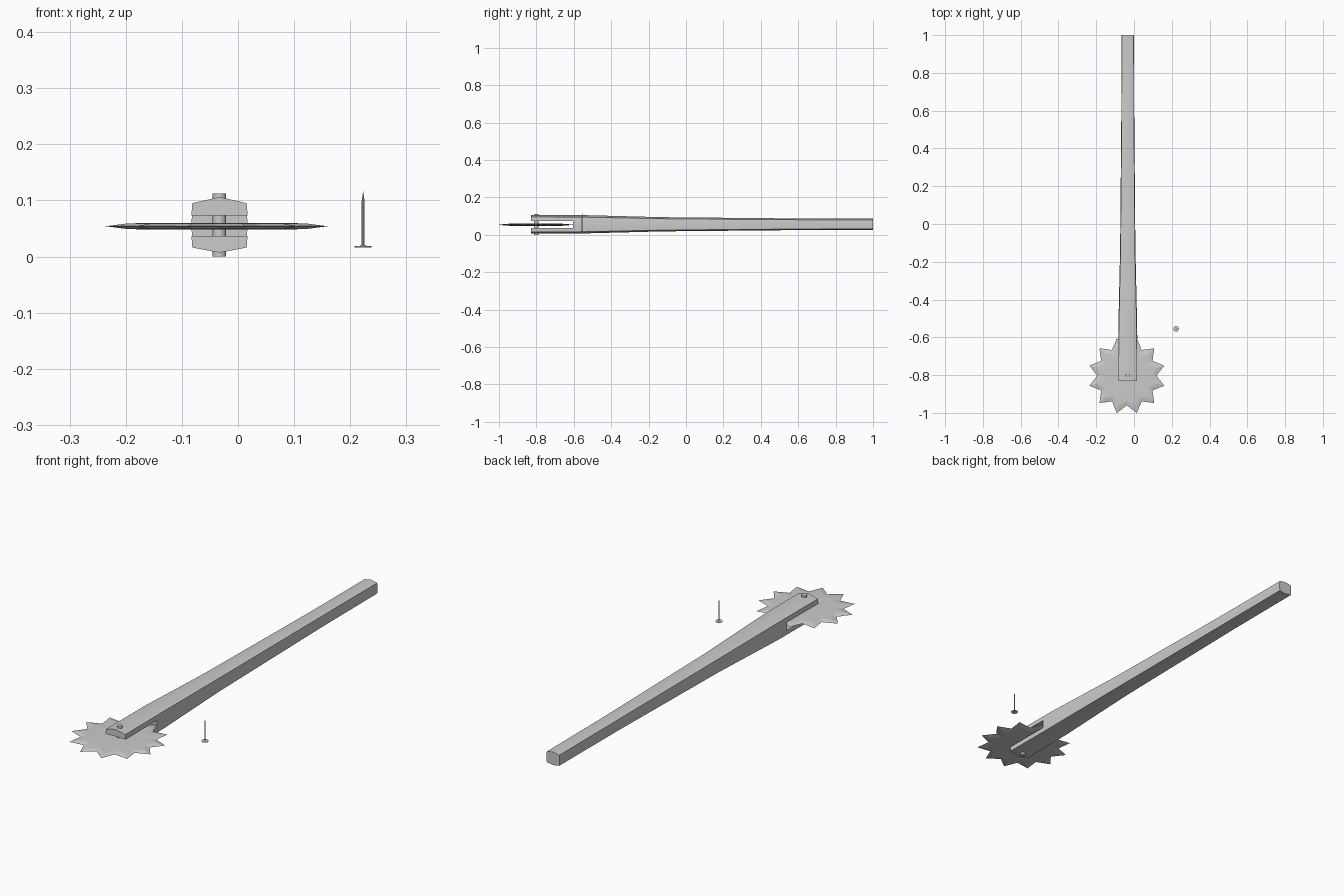
import bpy, bmesh
from math import sin, cos, pi, radians

if "Cube" in bpy.data.objects:
    bpy.data.objects.remove(bpy.data.objects["Cube"])

CX, CZ = -0.033, 0.0565          # handle axis


def make(name, verts, faces, angle=None):
    me = bpy.data.meshes.new(name)
    me.from_pydata(verts, [], faces)
    bm = bmesh.new()
    bm.from_mesh(me)
    bmesh.ops.recalc_face_normals(bm, faces=bm.faces)
    bm.to_mesh(me)
    bm.free()
    ob = bpy.data.objects.new(name, me)
    bpy.context.collection.objects.link(ob)
    if angle:
        bpy.ops.object.select_all(action='DESELECT')
        ob.select_set(True)
        bpy.context.view_layer.objects.active = ob
        bpy.ops.object.shade_smooth_by_angle(angle=radians(angle))
    return ob


def loft(name, rings, angle=None):
    n = len(rings[0])
    verts = [v for r in rings for v in r]
    faces = [(k * n + i, k * n + (i + 1) % n, (k + 1) * n + (i + 1) % n, (k + 1) * n + i)
             for k in range(len(rings) - 1) for i in range(n)]
    faces += [tuple(range(n)), tuple(range(len(verts) - n, len(verts)))]
    return make(name, verts, faces, angle)


def turned(name, x, y, profile, n, angle=None):
    return loft(name, [[(x + r * cos(2 * pi * i / n), y + r * sin(2 * pi * i / n), z)
                        for i in range(n)] for r, z in profile], angle)


# tapered handle: (y, half width, half height)
section = [(0, 1), (.94, .78), (1, 0), (.94, -.82), (0, -1), (-.94, -.82), (-1, 0), (-.94, .78)]
stations = [(-.83, .0515, .0495), (-.55, .050, .049), (-.13, .0405, .038),
            (.6, .034, .031), (1.0, .0335, .030)]
handle = loft("handle", [[(CX + a * w, y, CZ + b * h) for a, b in section]
                         for y, w, h in stations], 30)

# slot cut through the fork
slot = loft("slot_cutter", [[(x, -1.0, .037), (x, -.605, .037), (x, -.605, .073), (x, -1.0, .073)]
                            for x in (-.2, .15)])
slot.hide_render = True
slot.hide_viewport = True
cut = handle.modifiers.new("slot", 'BOOLEAN')
cut.operation = 'DIFFERENCE'
cut.object = slot
cut.solver = 'EXACT'

# toothed blade: sharp rim, bevelled flanks, flat middle
BX, BY, BZ, TEETH = -0.038, -0.803, 0.054, 12


def star(tip, valley, z):
    return [(BX + (valley if i % 2 else tip) * cos(radians(15) + pi * i / TEETH),
             BY + (valley if i % 2 else tip) * sin(radians(15) + pi * i / TEETH), BZ + z)
            for i in range(2 * TEETH)]


loft("blade", [star(.12, .11, -.006), star(.165, .135, -.005), star(.205, .157, 0),
               star(.165, .135, .005), star(.12, .11, .006)])

# axle pin through the fork and blade
turned("axle_pin", CX, -.80, [(.012, 0), (.012, .112)], 16, 40)

# loose nail standing on its head
turned("nail", .223, -.555, [(.015, .016), (.015, .0185), (.0028, .0195), (.0028, .097),
                             (.0002, .116)], 10, 30)
